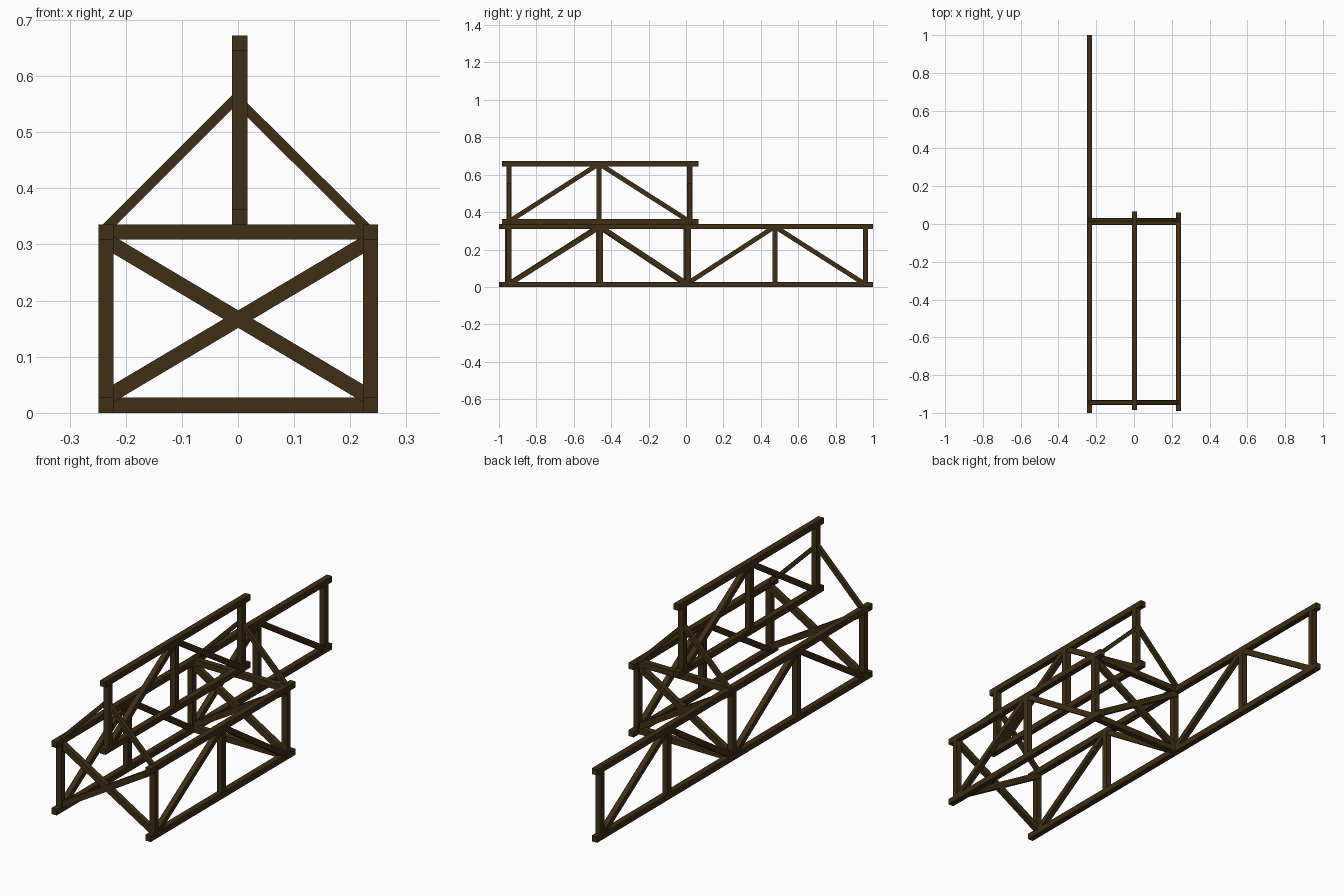
import bpy
from mathutils import Vector, Matrix

cube = bpy.data.objects.get("Cube")
if cube:
    bpy.data.objects.remove(cube, do_unlink=True)

wood = bpy.data.materials.new("dark_brown_wood")
wood.use_nodes = True
color = (0.05, 0.028, 0.007, 1)
wood.diffuse_color = color
wood.node_tree.nodes["Principled BSDF"].inputs["Base Color"].default_value = color

T = 0.027          # timber thickness
H = 0.336          # height of one truss panel


def beam(name, a, b, wide=T, thick=T):
    """Square timber from a to b; wide is its size along the side axis."""
    a, b = Vector(a), Vector(b)
    axis = (b - a).normalized()
    side = Vector((1, 0, 0)) if abs(axis.x) < 0.01 else Vector((0, 1, 0))
    other = axis.cross(side).normalized()
    rot = Matrix((side, other, axis)).transposed().to_4x4()
    bpy.ops.mesh.primitive_cube_add(size=1)
    ob = bpy.context.object
    ob.name = name
    ob.data.transform(Matrix.Translation((a + b) / 2) @ rot
                      @ Matrix.Diagonal((wide, thick, (b - a).length, 1)))
    ob.data.materials.append(wood)


def truss(name, x, z, start, end, posts):
    """Upright panel: two rails, posts and a zigzag of diagonals."""
    low, high = z + T / 2, z + H - T / 2
    beam(name + "_bottom_rail", (x, start, low), (x, end, low))
    beam(name + "_top_rail", (x, start, high), (x, end, high))
    for y in posts:
        beam(name + "_post", (x, y, low), (x, y, high))
    for i, (p, q) in enumerate(zip(posts, posts[1:])):
        ends = (low, high) if i % 2 == 0 else (high, low)
        beam(name + "_diagonal", (x, p, ends[0]), (x, q, ends[1]), wide=0.024, thick=0.025)


# Long side panel, short side panel, raised centre panel
LX, RX, CX = -0.235, 0.236, 0.003
truss("long_side", LX, 0, -1, 1, [-0.953, -0.468, 0.0, 0.475, 0.96])
truss("short_side", RX, 0, -0.99, 0.062, [-0.947, -0.457, 0.012])
truss("centre", CX, H, -0.985, 0.067, [-0.947, -0.465, 0.02])

# Cross braces and roof struts at both ends of the bay
for name, y, sy in (("front", -0.945, -0.945), ("rear", 0.008, 0.022)):
    beam(name + "_cross_brace", (LX, y, 0.307), (RX, y, 0.027), wide=0.024)
    beam(name + "_cross_brace", (LX, y, 0.027), (RX, y, 0.307), wide=0.024)
    beam(name + "_roof_strut", (-0.24, sy, 0.324), (CX, sy, 0.567), wide=0.02, thick=0.018)
    beam(name + "_roof_strut", (0.236, sy, 0.322), (CX, sy, 0.553), wide=0.02, thick=0.018)

# Horizontal ties at the rear of the bay
for name, z in (("lower_tie", T / 2), ("upper_tie", H - T / 2)):
    beam(name, (LX, 0.01, z), (RX, 0.01, z))
